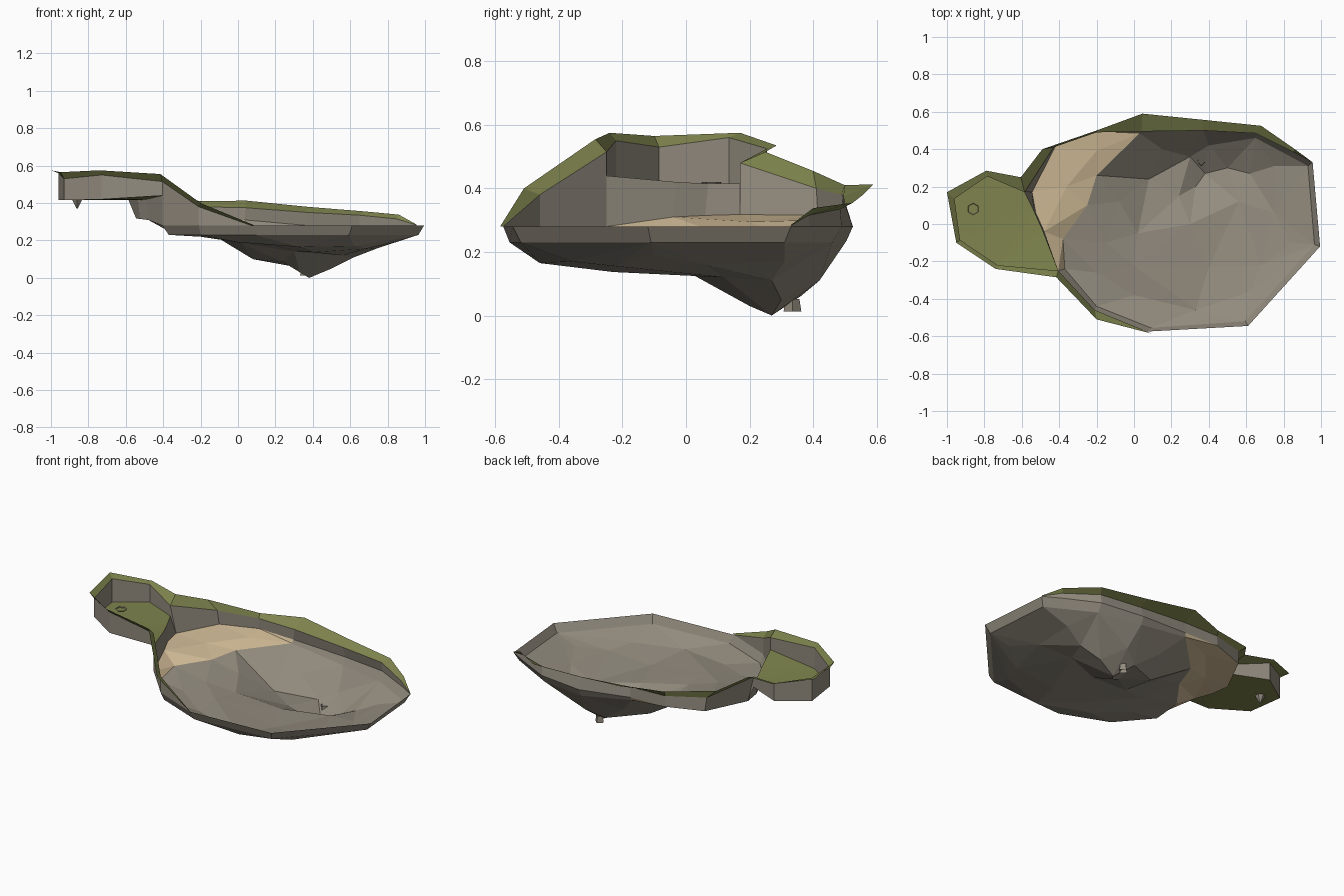
import bpy, bmesh, math
from mathutils import Vector, Matrix
from mathutils.geometry import delaunay_2d_cdt

if "Cube" in bpy.data.objects:
    bpy.data.objects.remove(bpy.data.objects["Cube"])


def material(name, rgb):
    m = bpy.data.materials.new(name)
    m.diffuse_color = (*rgb, 1)
    m.use_nodes = True
    m.node_tree.nodes["Principled BSDF"].inputs["Base Color"].default_value = m.diffuse_color
    return m


GRASS = material("grass green", (0.21, 0.23, 0.075))
ROCK = material("rock grey", (0.29, 0.26, 0.21))
SAND = material("sand", (0.64, 0.50, 0.31))


def make(name, verts, faces, mat):
    me = bpy.data.meshes.new(name)
    me.from_pydata(verts, [], faces)
    me.materials.append(mat)
    ob = bpy.data.objects.new(name, me)
    bpy.context.collection.objects.link(ob)
    return ob


def strip(name, upper, lower, mat):
    """Flat-faced band between two rows of points, facing the water side."""
    n = len(upper)
    faces = [(i, n + i, n + i + 1, i + 1) for i in range(n - 1)]
    return make(name, upper + lower, faces, mat)


def bed(name, outline, inner, mat):
    """Triangulated ground inside an outline, with extra height points."""
    pts = outline[::-1] + inner
    vs, _, fs, orig, _, _ = delaunay_2d_cdt(
        [Vector(p[:2]) for p in pts], [], [list(range(len(outline)))], 1, 1e-5)
    verts = [(v.x, v.y, pts[o[0]][2] if o else 0.25) for v, o in zip(vs, orig)]
    return make(name, verts, fs, mat)


def at(p, z):
    return (p[0], p[1], z)


# Grass bank: outer edge and inner edge, from the front round the left to the back
outer = [(.09, -.585, .28), (-.2, -.51, .40), (-.415, -.285, .555), (-.74, -.24, .575),
         (-.95, -.10, .565), (-1, .17, .575), (-.79, .285, .535), (-.605, .25, .515),
         (-.49, .40, .455), (-.2, .50, .41), (.045, .59, .413), (.37, .557, .38),
         (.68, .525, .355), (.86, .40, .338), (.955, .33, .285)]
inner = [(.07, -.575, .28), (-.21, -.46, .38), (-.405, -.25, .515), (-.73, -.22, .55),
         (-.93, -.085, .53), (-.96, .135, .56), (-.785, .255, .525), (-.585, .17, .48),
         (-.43, .41, .40), (-.2, .49, .38), (.04, .495, .375), (.37, .50, .35),
         (.65, .485, .335), (.85, .385, .315), (.955, .33, .283)]
strip("grass_bank", outer, inner, GRASS)

# Upper pool: rock wall and flat grassy floor
pool_z = [.44, .42, .415, .415, .415, .415]
pool = [at(p, z) for p, z in zip(inner[2:8], pool_z)]
lip = [pool[-1], (-.535, .07, .415), (-.49, -.03, .42), pool[0]]
strip("upper_pool_wall", inner[2:8], pool, ROCK)
bed("upper_pool_floor", pool + lip[1:3], [], GRASS)

# Step from the pool down to the beach
step = [(-.545, .17, .318), (-.525, .06, .315), (-.48, -.04, .31), (-.405, -.25, .28)]
strip("pool_step", lip[::-1], step[::-1], ROCK)

# Lake walls under the bank
foot_front = [(.07, -.575, .28), (-.21, -.46, .28), (-.405, -.25, .28)]
foot_beach = [step[0], (-.42, .415, .315), (-.2, .495, .315), (.035, .495, .31)]
foot_back = [foot_beach[-1], (.37, .525, .28), (.65, .49, .28), (.85, .39, .28), (.955, .33, .28)]
strip("front_lake_wall", inner[:3], foot_front, ROCK)
strip("beach_wall", inner[7:11], foot_beach, ROCK)
strip("beach_wall_end", [inner[7], pool[-1]], [inner[7], step[0]], ROCK)
strip("back_lake_wall", inner[10:], foot_back, ROCK)

# Low lip around the lake, stepping in to the edge of the bed
shore = [(-.37, -.24, .23), (-.38, -.08, .255), (-.25, .1, .26), (-.2, .26, .27), (.03, .485, .29)]
edge_back = [shore[-1], (.37, .505, .235), (.65, .46, .23), (.81, .375, .23), (.93, .31, .23)]
edge_right = [edge_back[-1], (.965, -.11, .23), (.595, -.52, .23), (.09, -.555, .23)]
edge_front = [edge_right[-1], (-.2, -.44, .23), shore[0]]
rim_right = [foot_back[-1], (.995, -.12, .28), (.61, -.545, .28), foot_front[0]]
strip("back_lake_lip", foot_back, edge_back, ROCK)
strip("right_lake_lip", rim_right, edge_right, ROCK)
strip("front_lake_lip", foot_front, edge_front, ROCK)

# Sandy beach
beach = step[:0:-1] + foot_beach + shore[::-1]
bed("beach", beach, [(-.36, .2, .295), (-.2, .39, .30)], SAND)

# Faceted lake bed with a deep hollow near the back
bumps = [(0, -.38, .19), (.33, -.46, .165), (.4, -.23, .137), (.02, -.05, .185), (.0, -.22, .20),
         (.3, 0, .14), (.68, -.22, .155), (.62, -.36, .17), (.75, .06, .16), (.56, .12, .12),
         (.62, .27, .11), (.24, .15, .085), (.33, .2, .03), (.38, .27, 0), (.08, .24, .10),
         (.5, .3, .05), (.4, .42, .11), (.3, .36, .06), (.75, .31, .17), (.15, .4, .17),
         (-.15, -.1, .225), (-.2, -.26, .22), (-.08, .12, .215), (.84, -.1, .19)]
lake = shore + edge_back[1:] + edge_right[1:] + edge_front[1:-1]
bed("lake_bed", lake, bumps, ROCK)


# Small drain hole under the pool and spring mouth in the hollow
def funnel(name, loc, r1, r2, h, sides):
    bm = bmesh.new()
    bmesh.ops.create_cone(bm, cap_ends=False, segments=sides, radius1=r1, radius2=r2,
                          depth=h, matrix=Matrix.Translation(loc))
    me = bpy.data.meshes.new(name)
    bm.to_mesh(me)
    bm.free()
    me.materials.append(ROCK)
    bpy.context.collection.objects.link(bpy.data.objects.new(name, me))


funnel("pool_drain", (-.86, .08, .395), .004, .032, .05, 6)
funnel("spring_mouth", (.36, .335, .032), .028, .022, .04, 4)
